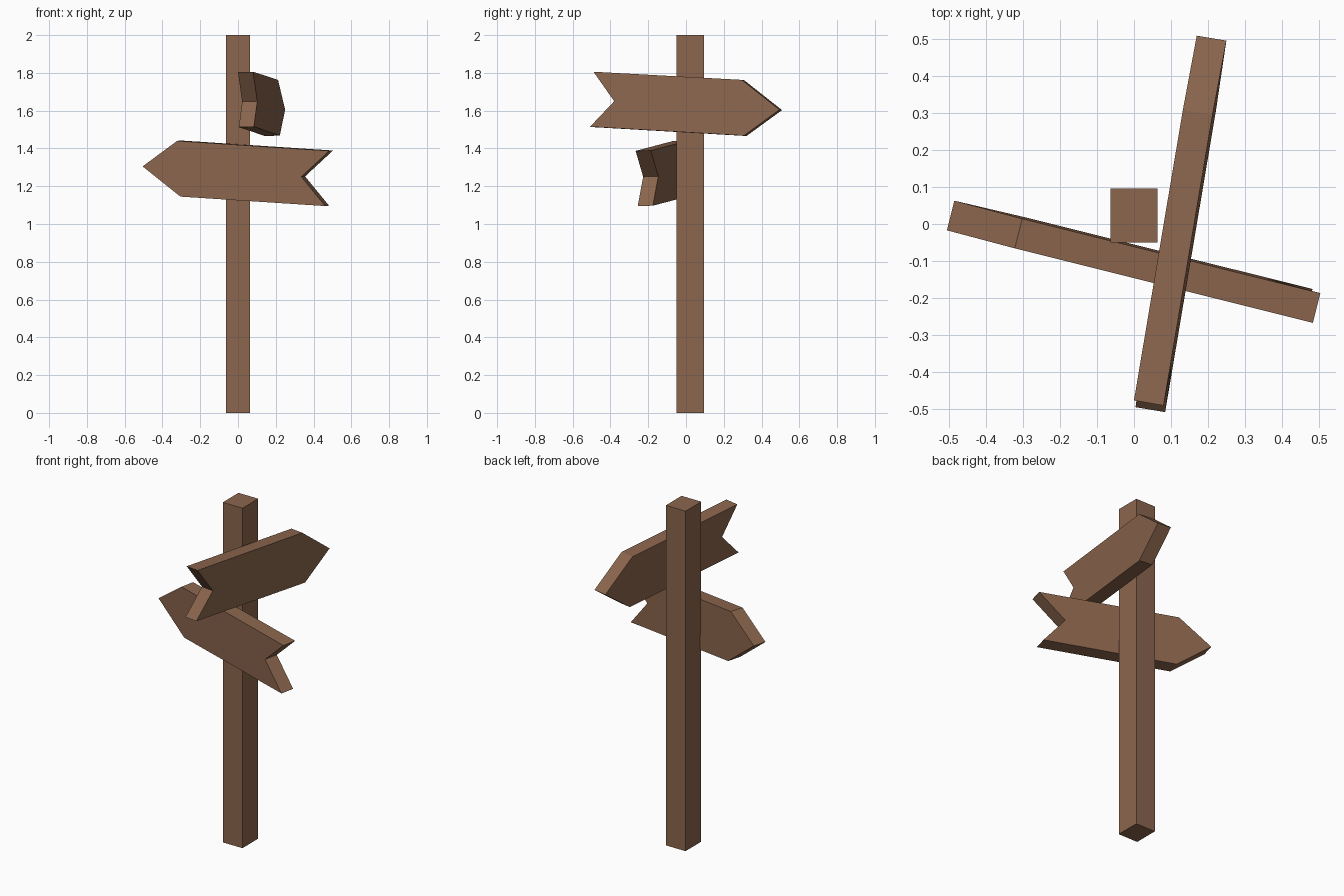
import bpy, bmesh
from mathutils import Vector

if "Cube" in bpy.data.objects:
    bpy.data.objects.remove(bpy.data.objects["Cube"])

wood = bpy.data.materials.new("brown wood")
wood.diffuse_color = (0.26, 0.133, 0.075, 1)
wood.use_nodes = True
wood.node_tree.nodes["Principled BSDF"].inputs["Base Color"].default_value = wood.diffuse_color


def extrude_outline(name, points, offset):
    """Make a solid by extruding a flat outline along an offset vector."""
    bm = bmesh.new()
    face = bm.faces.new([bm.verts.new(p) for p in points])
    new = bmesh.ops.extrude_face_region(bm, geom=[face])["geom"]
    bmesh.ops.translate(bm, vec=Vector(offset),
                        verts=[v for v in new if isinstance(v, bmesh.types.BMVert)])
    bmesh.ops.recalc_face_normals(bm, faces=bm.faces)
    mesh = bpy.data.meshes.new(name)
    bm.to_mesh(mesh)
    bm.free()
    mesh.materials.append(wood)
    obj = bpy.data.objects.new(name, mesh)
    bpy.context.collection.objects.link(obj)
    return obj


# Square post
extrude_outline("post", [(-0.064, -0.05, 0), (0.064, -0.05, 0),
                         (0.064, 0.096, 0), (-0.064, 0.096, 0)], (0, 0, 2))

# Lower arrow board, pointing left: (x, z) outline on a slightly turned, leaning plane
lower = [(-0.505, 1.305), (-0.322, 1.44), (0.483, 1.387),
         (0.335, 1.25), (0.462, 1.095), (-0.305, 1.145)]
extrude_outline("lower_arrow_sign",
                [(x, -0.017 - 0.251 * (x + 0.505) + 0.02 * (1.3 - z), z) for x, z in lower],
                (0.02, 0.08, 0.002))

# Upper arrow board, pointing back: (y, z) outline on the plane facing right
upper = [(0.495, 1.605), (0.295, 1.763), (-0.49, 1.806),
         (-0.38, 1.65), (-0.508, 1.515), (0.307, 1.468)]
extrude_outline("upper_arrow_sign",
                [(0.08 + 0.167 * (y + 0.49) + 0.025 * (1.8 - z), y, z) for y, z in upper],
                (-0.08, 0.0134, -0.002))
